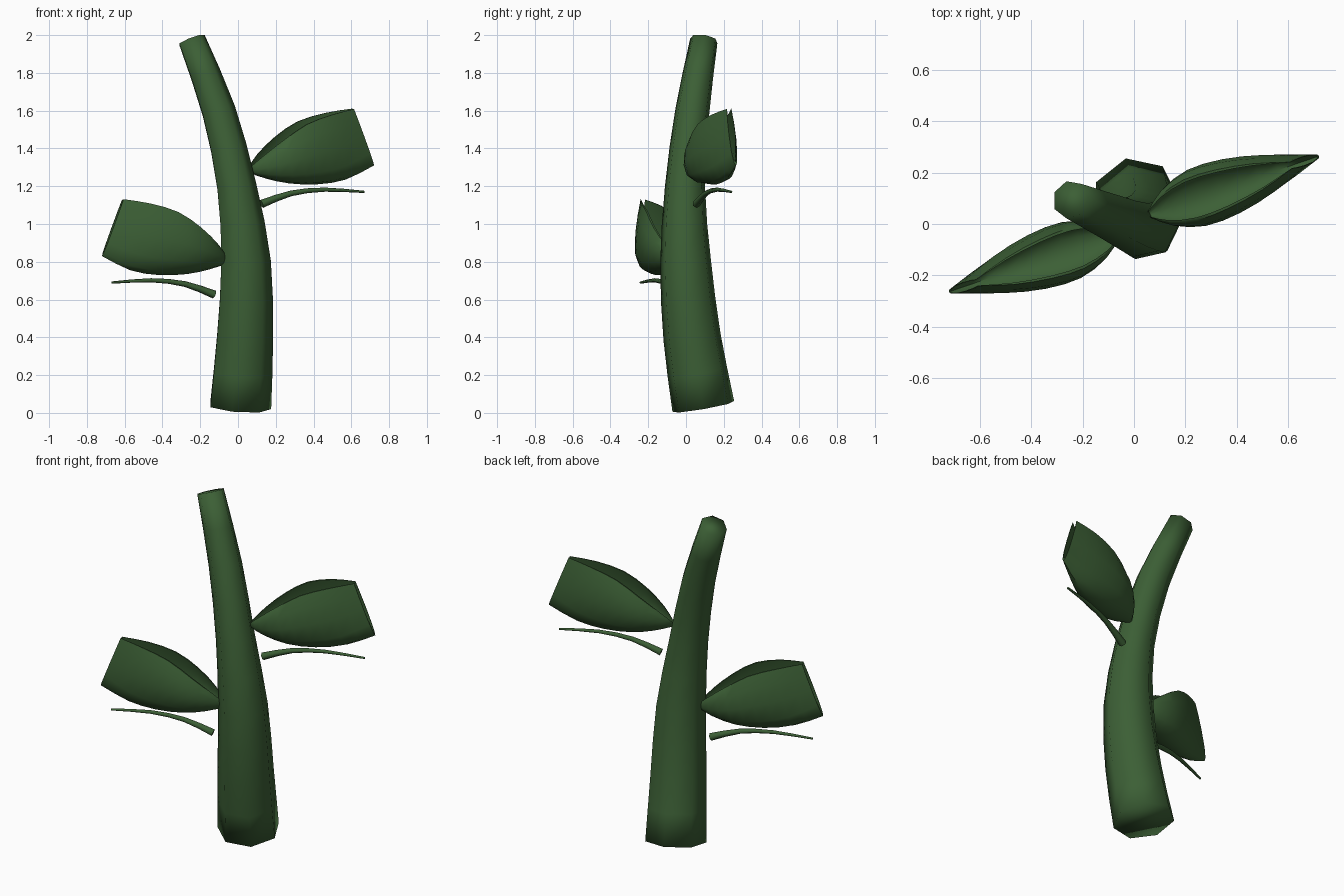
import bpy, bmesh, math
from mathutils import Vector

cube = bpy.data.objects.get("Cube")
if cube:
    bpy.data.objects.remove(cube, do_unlink=True)

green = bpy.data.materials.new("leaf_green")
green.use_nodes = True
colour = (0.045, 0.115, 0.036, 1)
green.diffuse_color = colour
bsdf = green.node_tree.nodes["Principled BSDF"]
bsdf.inputs["Base Color"].default_value = colour
bsdf.inputs["Roughness"].default_value = 0.8


def loft(name, rings, sharp_angle=None):
    """Skin a list of equal point rings and cap both ends."""
    bm = bmesh.new()
    loops = [[bm.verts.new(p) for p in ring] for ring in rings]
    n = len(loops[0])
    for a, b in zip(loops, loops[1:]):
        for i in range(n):
            j = (i + 1) % n
            bm.faces.new((a[i], a[j], b[j], b[i]))
    bm.faces.new(loops[0][::-1])
    bm.faces.new(loops[-1])
    bmesh.ops.recalc_face_normals(bm, faces=bm.faces)
    for f in bm.faces:
        f.smooth = True
    mesh = bpy.data.meshes.new(name)
    bm.to_mesh(mesh)
    bm.free()
    mesh.materials.append(green)
    ob = bpy.data.objects.new(name, mesh)
    bpy.context.collection.objects.link(ob)
    if sharp_angle:
        bpy.ops.object.select_all(action='DESELECT')
        ob.select_set(True)
        bpy.context.view_layer.objects.active = ob
        bpy.ops.object.shade_smooth_by_angle(angle=math.radians(sharp_angle))
    return ob


def smooth_path(keys, steps):
    """Catmull-Rom interpolation of key tuples."""
    k = [Vector(p) for p in keys]
    k = [2 * k[0] - k[1]] + k + [2 * k[-1] - k[-2]]
    out = []
    for a, b, c, d in zip(k, k[1:], k[2:], k[3:]):
        for s in range(steps):
            t = s / steps
            out.append(0.5 * (2 * b + (c - a) * t + (2 * a - 5 * b + 4 * c - d) * t * t
                              + (3 * b - a - 3 * c + d) * t ** 3))
    return out + [k[-2]]


def tube_rings(keys, sides, side_hint, steps=2):
    """Rings square to the path of (x, y, z, radius) keys."""
    path = smooth_path(keys, steps)
    rings = []
    for i, p in enumerate(path):
        tangent = (path[min(i + 1, len(path) - 1)] - path[max(i - 1, 0)]).to_3d().normalized()
        v = tangent.cross(Vector(side_hint)).normalized()
        u = v.cross(tangent)
        rings.append([p.to_3d() + p.w * (u * math.cos(a) + v * math.sin(a))
                      for a in (math.tau * s / sides for s in range(sides))])
    return rings


# Curved, tapering seven-sided stem
stem_keys = [(0.006, 0.092, 0.032, 0.17), (0.03, 0.032, 0.4, 0.156),
             (0.036, -0.002, 0.8, 0.138), (-0.012, -0.005, 1.2, 0.109),
             (-0.106, 0.034, 1.6, 0.093), (-0.247, 0.095, 1.975, 0.075)]
loft("stem", tube_rings(stem_keys, 7, (1, 0, 0)))

# Leaf stations: upper x, upper z, lower x, lower z, half thickness
stations = [(0.055, 1.295, 0.06, 1.27, 0.012), (0.12, 1.365, 0.15, 1.24, 0.075),
            (0.22, 1.452, 0.27, 1.215, 0.115), (0.34, 1.535, 0.42, 1.21, 0.11),
            (0.48, 1.583, 0.57, 1.235, 0.075), (0.61, 1.61, 0.72, 1.31, 0.018)]
# Half section, (across, height), rim to base
half = [(0.72, 1.0), (0.93, 0.6), (1.0, 0.05), (0.87, -0.55), (0.48, -0.9)]
section = half + [(0, -1)] + [(-a, h) for a, h in reversed(half)]
# The leaf is a thin-walled trough: outer skin, then inner skin back again
wall = section + [(a * 0.87, h * 0.94 + 0.06) for a, h in reversed(section)]
across = Vector((-0.325, 0.945, 0.1))


def leaf_rings():
    rings = []
    for ux, uz, lx, lz, w in smooth_path(stations, 2):
        top = Vector((ux, 0.035 + 0.345 * (ux - 0.05), uz))
        base = Vector((lx, 0.035 + 0.342 * (lx - 0.05), lz))
        mid, rise = (top + base) / 2, (top - base) / 2
        rings.append([mid + across * (w * a) + rise * h for a, h in wall])
    return rings


# Thin tapering stalk under each leaf
stalk_keys = [(0.125, 0.055, 1.106, 0.022), (0.28, 0.105, 1.162, 0.015),
              (0.46, 0.165, 1.182, 0.011), (0.668, 0.24, 1.17, 0.006)]

# The lower pair is the upper pair turned half round the stem
for side, turn, drop in (("left", 1, 0), ("right", -1, 0.48)):
    for part, rings, angle in (("leaf", leaf_rings(), 55),
                               ("stalk", tube_rings(stalk_keys, 6, (0, 0, 1)), 65)):
        placed = [[Vector((turn * p.x, turn * p.y, p.z - drop)) for p in r] for r in rings]
        loft(f"{side}_{part}", placed, angle)
